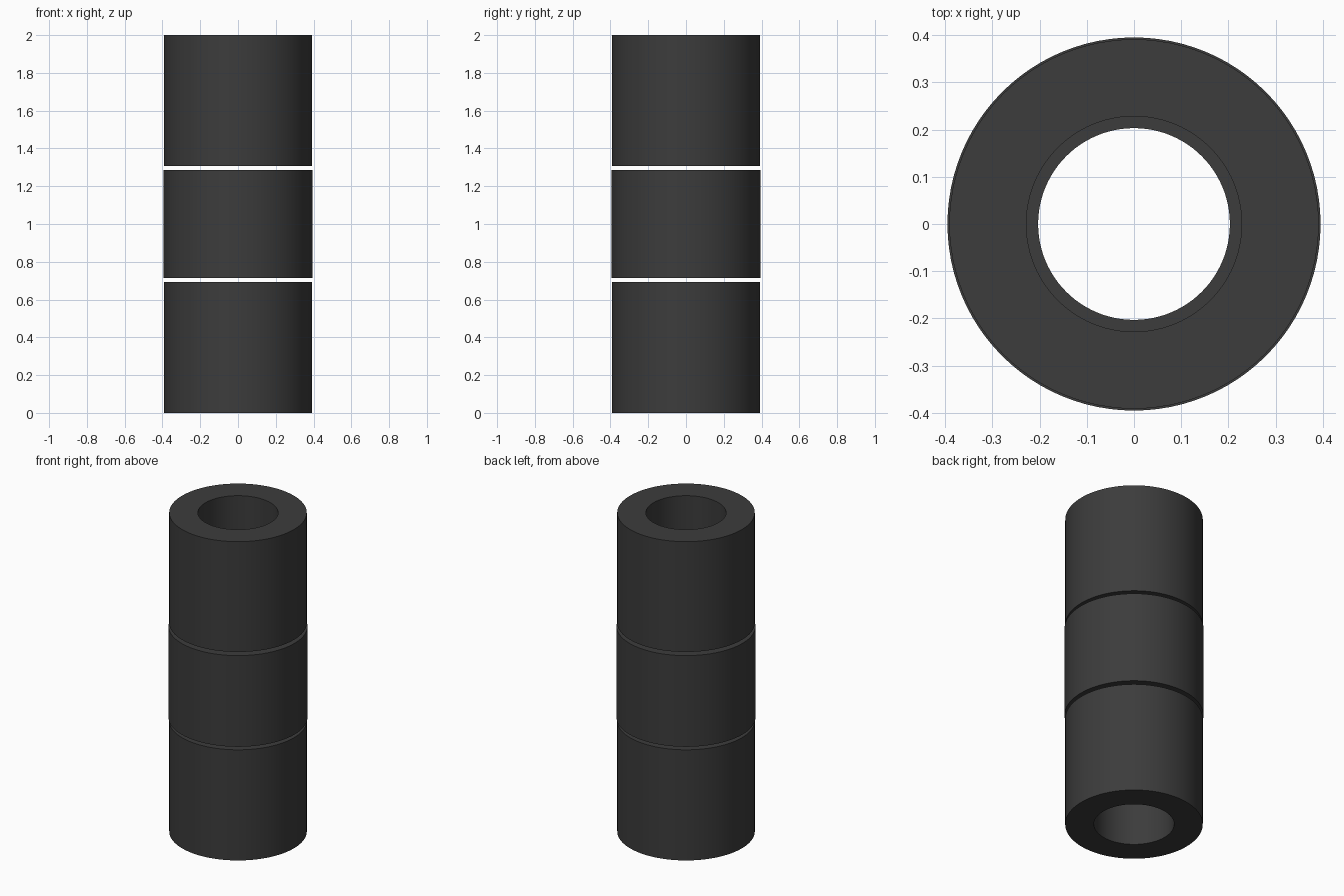
import bpy, bmesh, math

if "Cube" in bpy.data.objects:
    bpy.data.objects.remove(bpy.data.objects["Cube"])

SIDES = 96

dark = bpy.data.materials.new("dark_grey")
dark.diffuse_color = (0.045, 0.045, 0.045, 1)
dark.use_nodes = True
dark.node_tree.nodes["Principled BSDF"].inputs["Base Color"].default_value = dark.diffuse_color


def tube(name, outer, inner, z0, z1):
    """Hollow cylinder made by spinning a rectangular profile around z."""
    bm = bmesh.new()
    profile = [(inner, z0), (outer, z0), (outer, z1), (inner, z1)]
    rings = []
    for i in range(SIDES):
        a = 2 * math.pi * i / SIDES
        rings.append([bm.verts.new((r * math.cos(a), r * math.sin(a), z)) for r, z in profile])
    for i in range(SIDES):
        a, b = rings[i], rings[(i + 1) % SIDES]
        for k in range(4):
            n = (k + 1) % 4
            bm.faces.new((a[k], b[k], b[n], a[n]))
    bmesh.ops.recalc_face_normals(bm, faces=bm.faces)
    mesh = bpy.data.meshes.new(name)
    bm.to_mesh(mesh)
    bm.free()
    mesh.materials.append(dark)
    obj = bpy.data.objects.new(name, mesh)
    bpy.context.collection.objects.link(obj)
    bpy.ops.object.select_all(action='DESELECT')
    obj.select_set(True)
    bpy.context.view_layer.objects.active = obj
    bpy.ops.object.shade_smooth_by_angle(angle=math.radians(30))


# Three stacked sleeves with open gaps; the middle one is slightly thicker
tube("lower_sleeve", 0.391, 0.228, 0.0, 0.694)
tube("middle_sleeve", 0.395, 0.203, 0.715, 1.287)
tube("upper_sleeve", 0.391, 0.228, 1.308, 2.0)
